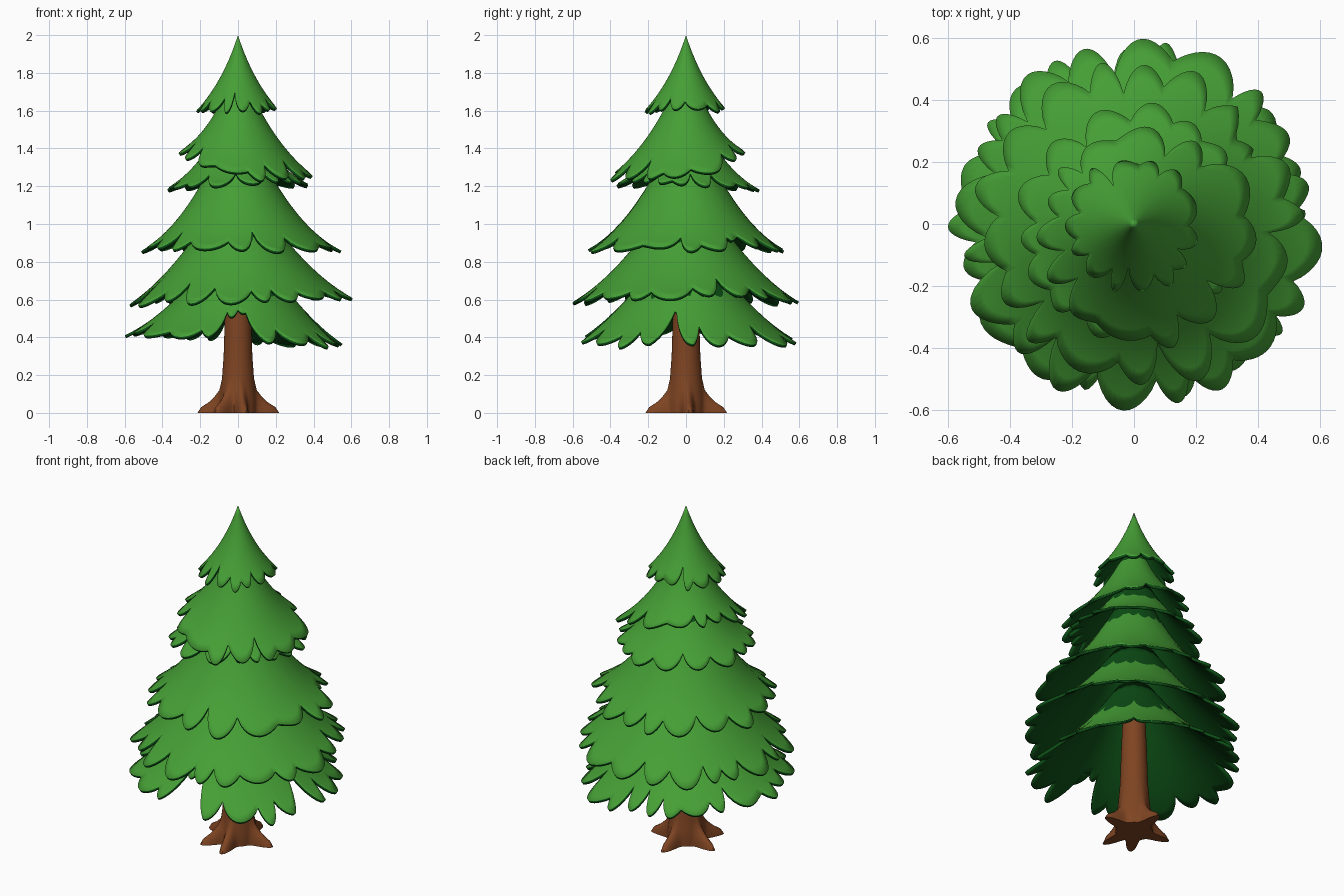
import bpy, bmesh, math, random
from math import sin, cos, pi, tau, radians, exp

random.seed(7)
if "Cube" in bpy.data.objects:
    bpy.data.objects.remove(bpy.data.objects["Cube"], do_unlink=True)


def material(name, colour):
    mat = bpy.data.materials.new(name)
    mat.use_nodes = True
    mat.diffuse_color = (*colour, 1)
    bsdf = next(n for n in mat.node_tree.nodes if n.type == 'BSDF_PRINCIPLED')
    bsdf.inputs["Base Color"].default_value = (*colour, 1)
    return mat


leaf_green = material("leaf green", (0.06, 0.345, 0.036))
shade_green = material("deep green", (0.004, 0.078, 0.008))
bark_brown = material("bark brown", (0.21, 0.058, 0.016))


def finish(bm, name, mats, angle):
    mesh = bpy.data.meshes.new(name)
    bm.to_mesh(mesh)
    bm.free()
    for mat in mats:
        mesh.materials.append(mat)
    obj = bpy.data.objects.new(name, mesh)
    bpy.context.collection.objects.link(obj)
    bpy.ops.object.select_all(action='DESELECT')
    obj.select_set(True)
    bpy.context.view_layer.objects.active = obj
    bpy.ops.object.shade_smooth_by_angle(angle=radians(angle))
    return obj


def bridge_rings(bm, rings):
    """Join rings, listed from top to bottom, with outward faces."""
    rows = []
    for upper, lower in zip(rings, rings[1:]):
        n = len(upper)
        rows.append([bm.faces.new((upper[i], lower[i], lower[(i + 1) % n], upper[(i + 1) % n]))
                     for i in range(n)])
    return rows


def turn(angle, degrees):
    """Absolute angle between a direction and one given in degrees."""
    return abs((angle - radians(degrees) + pi) % tau - pi)


def leaf_edge(lobes, samples=12):
    """Angles and relative lengths of a rim of rounded leaves with sharp notches."""
    widths = [random.uniform(0.6, 1.5) for _ in range(lobes)]
    notch = [1 - random.choice((0.1, 0.16, 0.22, 0.3)) for _ in range(lobes)]
    start, out = random.uniform(0, tau), []
    for i, width in enumerate(widths):
        tip = random.uniform(0.95, 1.05)
        span = tau * width / sum(widths)
        for k in range(samples):
            s = k / samples
            bulge = sin(pi * s) ** 0.85
            valley = notch[i] * (1 - s) + notch[(i + 1) % lobes] * s
            out.append((start + span * s, tip * bulge + valley * (1 - bulge)))
        start += span
    return out


def skirt(name, top, bend, rim, lobes, swing=(0, 0, 0), gaps=(), shaded=0.3, rows=10):
    """Flared ring of needles; swing = azimuth and the rim's shift in radius and height."""
    edge = leaf_edge(lobes)
    bm = bmesh.new()
    rings = []
    for j in range(rows + 1):
        ring = []
        for angle, length in edge:
            for gap, half, depth in gaps:
                length -= depth * max(0, 1 - turn(angle, gap) / half)
            t = j / rows * length
            lean = cos(angle - radians(swing[0]))
            r, z = ((1 - t) ** 2 * a + 2 * t * (1 - t) * (b + lean * d / 2) + t * t * (c + lean * d)
                    for a, b, c, d in zip(top, bend, rim, swing[1:]))
            ring.append(bm.verts.new((r * cos(angle), r * sin(angle), z)))
        rings.append(ring)
    for j, faces in enumerate(bridge_rings(bm, rings)):
        for face in faces:
            face.material_index = 1 if (j + 1) / rows <= shaded else 0
    bmesh.ops.remove_doubles(bm, verts=rings[0], dist=0.00001)
    obj = finish(bm, name, (leaf_green, shade_green), 50)
    solid = obj.modifiers.new("thickness", 'SOLIDIFY')
    solid.thickness = 0.016
    solid.offset = -1
    solid.material_offset = 1
    solid.material_offset_rim = 1


# Foliage, from the tip down
skirt("foliage_tip", (0, 2), (0.08, 1.75), (0.22, 1.6), 14, shaded=0)
skirt("foliage_upper", (0.06, 1.72), (0.18, 1.44), (0.355, 1.32), 14, (-45, 0.06, -0.09), shaded=0.1)
skirt("foliage_upper_middle", (0.1, 1.5), (0.22, 1.28), (0.375, 1.2), 16, (135, 0.01, -0.02))
skirt("foliage_middle", (0.1, 1.4), (0.3, 0.98), (0.52, 0.865), 17, (0, 0.015, 0),
      gaps=[(40, 0.15, 0.2)], shaded=0.2)
skirt("foliage_lower_middle", (0.12, 1.1), (0.35, 0.74), (0.585, 0.595), 20, (0, 0.01, 0.02))
skirt("foliage_bottom", (0.1, 0.88), (0.35, 0.51), (0.58, 0.385), 21, (0, -0.01, -0.03),
      gaps=[(270, 0.28, 0.43), (352, 0.22, 0.35)], shaded=0.4)

# Trunk with five spreading roots
profile = [(1.0, 0.05, 0), (0.5, 0.07, 0), (0.3, 0.076, 0), (0.18, 0.085, 0),
           (0.12, 0.092, 0.008), (0.085, 0.097, 0.03), (0.055, 0.1, 0.06),
           (0.03, 0.1, 0.1), (0, 0.1, 0.12)]
roots = (5, 88, 170, 235, 280)
bm = bmesh.new()
rings = []
for z, radius, spread in profile:
    ring = []
    for i in range(96):
        a = tau * i / 96
        r = radius + spread * max(exp(-(turn(a, root) / 0.22) ** 2) for root in roots)
        ring.append(bm.verts.new((r * cos(a), r * sin(a), z)))
    rings.append(ring)
bridge_rings(bm, rings)
bm.faces.new(rings[0])
bm.faces.new(rings[-1][::-1])
finish(bm, "trunk", (bark_brown,), 50)
